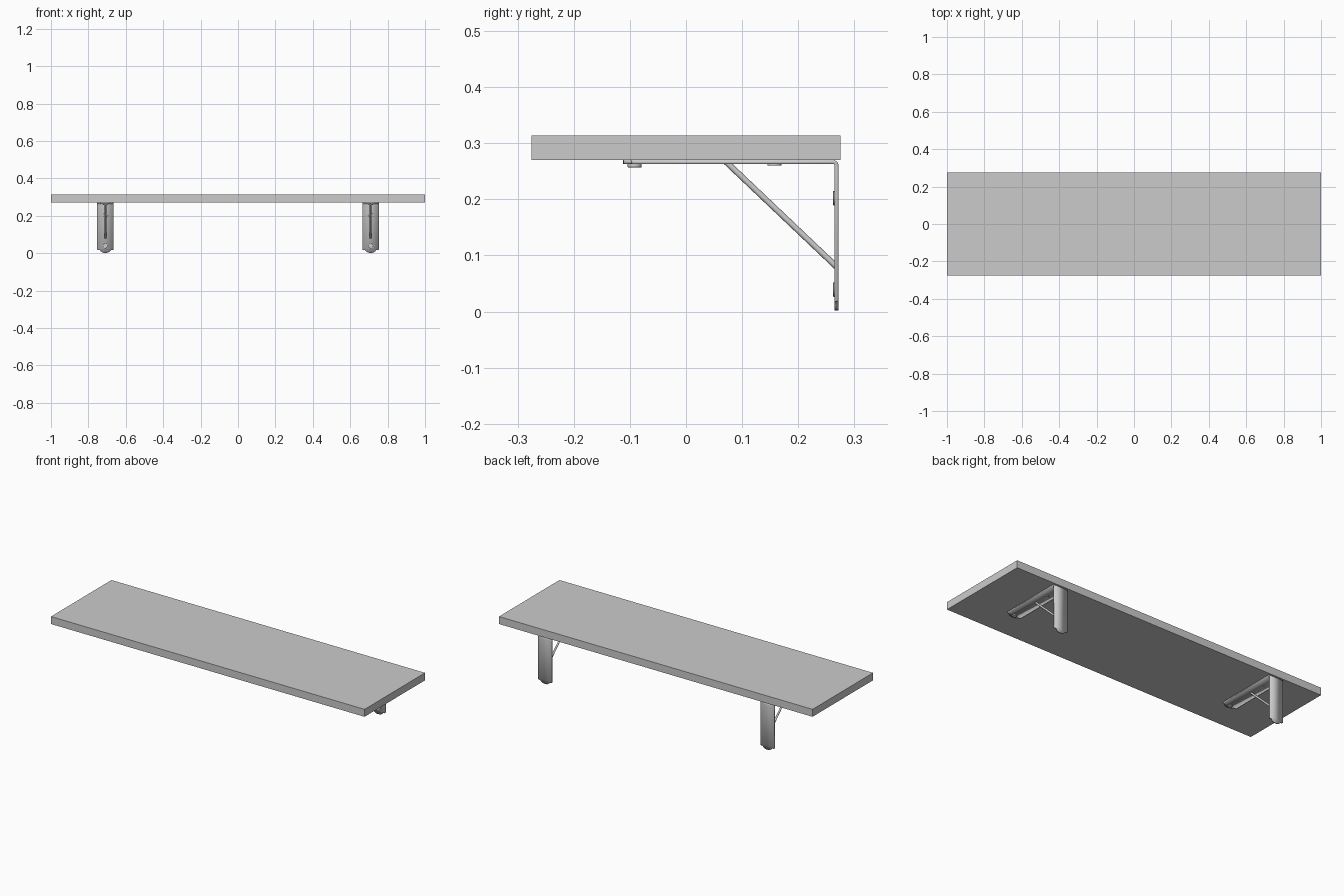
import bpy, math
from mathutils import Vector

if "Cube" in bpy.data.objects:
    bpy.data.objects.remove(bpy.data.objects["Cube"])

OUT_Y, OUT_Z, BEND = 0.272, 0.27, 0.010   # outer faces of the bracket and bend radius
HALF_W, THICK = 0.044, 0.007


def smooth(ob):
    bpy.ops.object.select_all(action='DESELECT')
    ob.select_set(True)
    bpy.context.view_layer.objects.active = ob
    bpy.ops.object.shade_smooth_by_angle(angle=math.radians(35))


# Board
bpy.ops.mesh.primitive_cube_add(size=1, location=(0, 0, 0.292))
board = bpy.context.object
board.name = "shelf_board"
board.scale = (2.0, 0.551, 0.043)


def bracket_plate(x, name):
    # Distance from the end and half width: stepped, rounded tongue
    tip = [(0.0, 0.008), (0.001, 0.014), (0.004, 0.020), (0.009, 0.026),
           (0.0145, 0.030), (0.015, HALF_W - 0.003), (0.018, HALF_W)]
    path = [(OUT_Y, 0.002 + d, w) for d, w in tip]
    for i in range(7):
        a = math.pi / 2 * i / 6
        path.append((OUT_Y - BEND + BEND * math.cos(a),
                     OUT_Z - BEND + BEND * math.sin(a), HALF_W))
    path += [(-0.112 + d, OUT_Z, w) for d, w in reversed(tip)]
    verts = [(x + s * w, y, z) for y, z, w in path for s in (-1, 1)]
    faces = [(2 * i, 2 * i + 2, 2 * i + 3, 2 * i + 1) for i in range(len(path) - 1)]
    me = bpy.data.meshes.new(name)
    me.from_pydata(verts, [], faces)
    ob = bpy.data.objects.new(name, me)
    bpy.context.collection.objects.link(ob)
    mod = ob.modifiers.new("thickness", 'SOLIDIFY')
    mod.thickness, mod.offset = THICK, -1
    smooth(ob)


def rod(a, b, r, name, sides=24, bevel=0):
    a, b = Vector(a), Vector(b)
    d = b - a
    bpy.ops.mesh.primitive_cylinder_add(vertices=sides, radius=r, depth=d.length,
                                        location=(a + b) / 2)
    ob = bpy.context.object
    ob.name = name
    ob.rotation_euler = d.to_track_quat('Z', 'Y').to_euler()
    if bevel:
        m = ob.modifiers.new("soft_edge", 'BEVEL')
        m.width, m.segments = bevel, 2
    smooth(ob)


for side, x in (("left", -0.709), ("right", 0.709)):
    # Bent plate and diagonal brace
    bracket_plate(x, side + "_bracket")
    rod((x, 0.070, 0.268), (x, 0.268, 0.080), 0.0053, side + "_brace", 16)
    # Screw heads under the arm
    for i, (y, z) in enumerate(((-0.0915, 0.257), (0.1575, 0.260))):
        rod((x, y, 0.266), (x, y, z), 0.0125, f"{side}_arm_screw_{i}", bevel=0.001)
    # Screw heads on the wall plate
    for i, z in enumerate((0.202, 0.039)):
        rod((x, 0.268, z), (x, 0.262, z), 0.0128, f"{side}_wall_screw_{i}", bevel=0.001)
